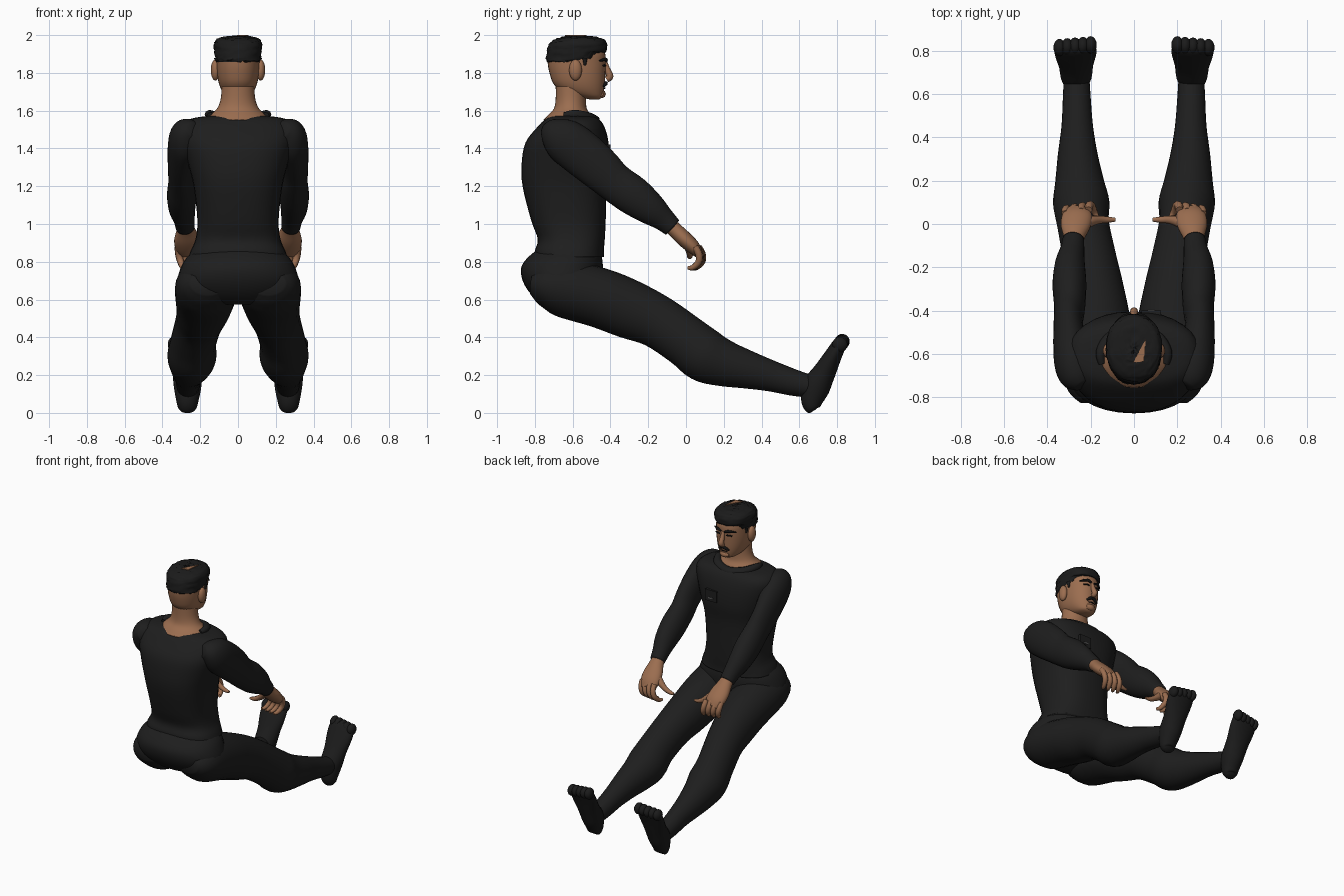
import bpy, bmesh, math, random
from mathutils import Vector

random.seed(4)
if "Cube" in bpy.data.objects:
    bpy.data.objects.remove(bpy.data.objects["Cube"])


def material(name, color):
    m = bpy.data.materials.new(name)
    m.use_nodes = True
    m.diffuse_color = (*color, 1)
    m.node_tree.nodes["Principled BSDF"].inputs["Base Color"].default_value = (*color, 1)
    return m


cloth = material("black cloth", (.013, .013, .013))
shoe_black = material("shoe black", (.011, .011, .011))
hair_black = material("hair black", (.011, .011, .011))
skin = material("tan skin", (.33, .155, .08))
feature = material("dark features", (.006, .006, .006))
trim = material("grey trim", (.12, .12, .12))


def add_object(name, mesh, mat, smooth=True):
    mesh.materials.clear()
    mesh.materials.append(mat)
    for p in mesh.polygons:
        p.use_smooth = smooth
    ob = bpy.data.objects.new(name, mesh)
    bpy.context.collection.objects.link(ob)
    return ob


def from_bmesh(name, bm, mat, smooth=True):
    bmesh.ops.recalc_face_normals(bm, faces=bm.faces)
    mesh = bpy.data.meshes.new(name)
    bm.to_mesh(mesh)
    bm.free()
    return add_object(name, mesh, mat, smooth)


def spline(rows, steps=4):
    """Smooth rows of numbers with a Catmull-Rom spline."""
    out = []
    for i in range(len(rows) - 1):
        a, b, c, d = (rows[max(0, min(len(rows) - 1, i + k))] for k in (-1, 0, 1, 2))
        for j in range(steps):
            t = j / steps
            out.append([q + t / 2 * (r - p + t * (2*p - 5*q + 4*r - s + t * (3*(q - r) + s - p)))
                        for p, q, r, s in zip(a, b, c, d)])
    return out + [list(rows[-1])]


def loft(name, rows, mat, side=1, upright=False, power=2, sides=24):
    """Rows are x, y, z, half width, half depth along a path."""
    rows = spline(rows)
    bm = bmesh.new()
    rings = []
    for i, (x, y, z, w, d) in enumerate(rows):
        before, after = rows[max(i - 1, 0)], rows[min(i + 1, len(rows) - 1)]
        t = (Vector(after[:3]) - Vector(before[:3])).normalized()
        if upright:
            t = Vector((0, 0, 1))
        u = Vector((1, 0, 0))
        u = (u - t * u.dot(t)).normalized()
        n = t.cross(u)
        ring = []
        for k in range(sides):
            a = math.tau * k / sides
            c, s = math.cos(a), math.sin(a)
            c = math.copysign(abs(c) ** (2 / power), c)
            s = math.copysign(abs(s) ** (2 / power), s)
            p = Vector((x, y, z)) + u * c * w + n * s * d
            p.x *= side
            ring.append(bm.verts.new(p))
        rings.append(ring)
    for lo, hi in zip(rings, rings[1:]):
        for k in range(sides):
            j = (k + 1) % sides
            bm.faces.new((lo[k], lo[j], hi[j], hi[k]))
    bm.faces.new(rings[0][::-1])
    bm.faces.new(rings[-1])
    return from_bmesh(name, bm, mat)


def stack(name, levels, mat, power=2):
    """Upright loft; levels are z, back y, front y, half width."""
    return loft(name, [(0, (b + f) / 2, z, w, (f - b) / 2) for z, b, f, w in levels],
                mat, upright=True, power=power, sides=32)


def tube(name, points, mat, side=1):
    """Rounded tube; points are x, y, z, radius."""
    cu = bpy.data.curves.new(name, "CURVE")
    cu.dimensions = "3D"
    cu.bevel_depth, cu.bevel_resolution, cu.use_fill_caps = 1, 2, True
    sp = cu.splines.new("POLY")
    pts = spline(points)
    sp.points.add(len(pts) - 1)
    for q, (x, y, z, r) in zip(sp.points, pts):
        q.co, q.radius = (x * side, y, z, 1), r
    ob = bpy.data.objects.new(name + "_path", cu)
    mesh = bpy.data.meshes.new_from_object(ob)
    bpy.data.objects.remove(ob)
    return add_object(name, mesh, mat)


def ball(name, center, size, mat):
    bm = bmesh.new()
    bmesh.ops.create_uvsphere(bm, u_segments=16, v_segments=10, radius=1)
    for v in bm.verts:
        v.co = Vector(a * b + c for a, b, c in zip(v.co, size, center))
    return from_bmesh(name, bm, mat)


def box(name, center, size, mat):
    bm = bmesh.new()
    bmesh.ops.create_cube(bm, size=1)
    for v in bm.verts:
        v.co = Vector(a * b + c for a, b, c in zip(v.co, size, center))
    return from_bmesh(name, bm, mat, smooth=False)


# Torso and hips
stack("tunic", [(.825, -.8, -.435, .262), (.86, -.8, -.435, .25), (.92, -.785, -.43, .225),
                (1.02, -.82, -.425, .215), (1.2, -.865, -.42, .235), (1.32, -.87, -.405, .265),
                (1.43, -.85, -.41, .295), (1.51, -.79, -.43, .3), (1.555, -.745, -.46, .255),
                (1.572, -.71, -.5, .16)], cloth, power=2.5)
stack("hips", [(.575, -.74, -.54, .12), (.6, -.79, -.49, .24), (.65, -.838, -.455, .3),
               (.71, -.868, -.445, .318), (.77, -.872, -.44, .302), (.82, -.84, -.445, .274),
               (.87, -.78, -.46, .22)], cloth, power=2.2)

# Collar roll, chest pocket
tube("collar", [(-.148, -.645, 1.575, .016), (-.152, -.59, 1.58, .024), (-.1, -.52, 1.56, .032),
                (0, -.488, 1.545, .034), (.1, -.52, 1.56, .032), (.152, -.59, 1.58, .024),
                (.148, -.645, 1.575, .016)], cloth)
box("chest_pocket", (.08, -.414, 1.38), (.09, .03, .08), cloth)
box("pocket_trim", (.08, -.397, 1.365), (.035, .006, .008), trim)

# Neck and head
stack("neck", [(1.55, -.755, -.5, .165), (1.577, -.73, -.505, .148), (1.61, -.7, -.525, .112),
               (1.66, -.69, -.53, .092), (1.74, -.69, -.53, .085)], skin)
stack("head", [(1.66, -.51, -.46, .02), (1.672, -.57, -.443, .055), (1.7, -.655, -.435, .082),
               (1.74, -.7, -.43, .1), (1.79, -.72, -.427, .11), (1.85, -.732, -.425, .114),
               (1.91, -.73, -.43, .112), (1.96, -.69, -.47, .085)], skin, power=2.2)
tube("nose", [(0, -.43, 1.86, .012), (0, -.418, 1.82, .016), (0, -.403, 1.782, .019),
              (0, -.42, 1.765, .016)], skin)
tube("chin", [(-.03, -.455, 1.69, .018), (0, -.446, 1.688, .022), (.03, -.455, 1.69, .018)], skin)

# Hair cap with a raised front hairline and a small bare patch on the crown
hair = stack("hair", [(1.86, -.735, -.5, .114), (1.875, -.74, -.44, .12), (1.92, -.735, -.42, .126),
                      (1.955, -.722, -.42, .127), (1.978, -.695, -.44, .113), (1.99, -.65, -.48, .08),
                      (1.994, -.62, -.54, .035), (1.994, -.59, -.57, .008)], hair_black, power=2.2)
for v in hair.data.vertices:
    if v.co.z < 1.9 and v.co.y > -.5:
        v.co.z += .03
    v.co += Vector(random.uniform(-.004, .004) for _ in range(3))
bm = bmesh.new()
patch = bm.faces.new([bm.verts.new(p) for p in ((-.005, -.64, 1.994), (.045, -.635, 1.994),
                                                (.055, -.53, 1.994))])
top = bmesh.ops.extrude_face_region(bm, geom=[patch])["geom"]
bmesh.ops.translate(bm, vec=(0, 0, .006), verts=[g for g in top if isinstance(g, bmesh.types.BMVert)])
from_bmesh("crown_patch", bm, skin, smooth=False)

# Moustache and mouth
tube("moustache", [(-.04, -.437, 1.728, .006), (-.02, -.426, 1.743, .011), (0, -.423, 1.747, .009),
                   (.02, -.426, 1.743, .011), (.04, -.437, 1.728, .006)], feature)
tube("mouth", [(-.028, -.434, 1.717, .003), (0, -.43, 1.719, .004), (.028, -.434, 1.717, .003)], feature)

for s, tag in ((1, "left_"), (-1, "right_")):
    # Face details
    ball(tag + "ear", (s * .12, -.585, 1.815), (.024, .034, .056), skin)
    tube(tag + "brow", [(.014, -.422, 1.862, .007), (.045, -.426, 1.872, .009),
                        (.085, -.456, 1.864, .005)], feature, s)
    tube(tag + "eye", [(.025, -.427, 1.838, .004), (.045, -.428, 1.841, .006),
                       (.065, -.438, 1.838, .004)], feature, s)
    tube(tag + "sideburn", [(.113, -.535, 1.88, .014), (.112, -.535, 1.84, .006)], hair_black, s)

    # Sleeves
    loft(tag + "sleeve", [(.235, -.745, 1.5, .04, .04), (.255, -.71, 1.485, .078, .08),
                          (.28, -.65, 1.447, .086, .115), (.296, -.56, 1.38, .077, .122),
                          (.303, -.46, 1.295, .068, .115), (.297, -.38, 1.222, .072, .104),
                          (.298, -.28, 1.15, .078, .103), (.296, -.19, 1.082, .07, .086),
                          (.285, -.12, 1.025, .056, .063), (.28, -.072, .982, .05, .052)], cloth, s)

    # Hands, turned a little inward
    loft(tag + "palm", [(.278, -.11, 1.015, .04, .04), (.276, -.06, .97, .049, .04),
                        (.27, -.01, .922, .068, .042), (.262, .035, .88, .07, .038),
                        (.252, .065, .845, .055, .026)], skin, s)
    for i in range(4):
        x, y = .21 + .036 * i, .006 * i
        tube(tag + "finger", [(x, .065 - y, .88, .018), (x - .004, .086 - y, .84, .019),
                              (x - .014, .085 - y, .8, .018), (x - .028, .055 - y, .77, .015),
                              (x - .04, .03 - y, .768, .01)], skin, s)
    tube(tag + "thumb", [(.245, -.01, .92, .03), (.205, .012, .885, .026), (.16, .02, .85, .019),
                         (.12, .02, .83, .015), (.085, .02, .825, .009)], skin, s)

    # Legs
    loft(tag + "leg", [(.16, -.815, .685, .09, .06), (.165, -.76, .678, .14, .11),
                       (.17, -.66, .663, .163, .152), (.174, -.46, .61, .158, .158),
                       (.187, -.3, .548, .14, .155), (.207, -.15, .482, .124, .14),
                       (.235, 0, .38, .12, .137), (.244, .1, .304, .13, .142),
                       (.252, .2, .263, .112, .124), (.26, .32, .23, .092, .102),
                       (.262, .45, .195, .073, .082), (.264, .57, .16, .065, .07),
                       (.265, .66, .14, .06, .06)], cloth, s)

    # Feet with toe bumps
    loft(tag + "foot", [(.268, .674, .01, .03, .02), (.268, .668, .025, .048, .042),
                        (.268, .668, .07, .06, .06), (.267, .69, .14, .073, .074),
                        (.268, .735, .22, .08, .06), (.27, .78, .305, .095, .046),
                        (.27, .813, .365, .095, .037), (.27, .825, .388, .08, .025)], shoe_black, s)
    for i in range(5):
        ball(tag + "toe", (s * (.2 + .036 * i), .827 - .003 * i, .378 - .004 * i),
             (.028, .04, .04), shoe_black)
